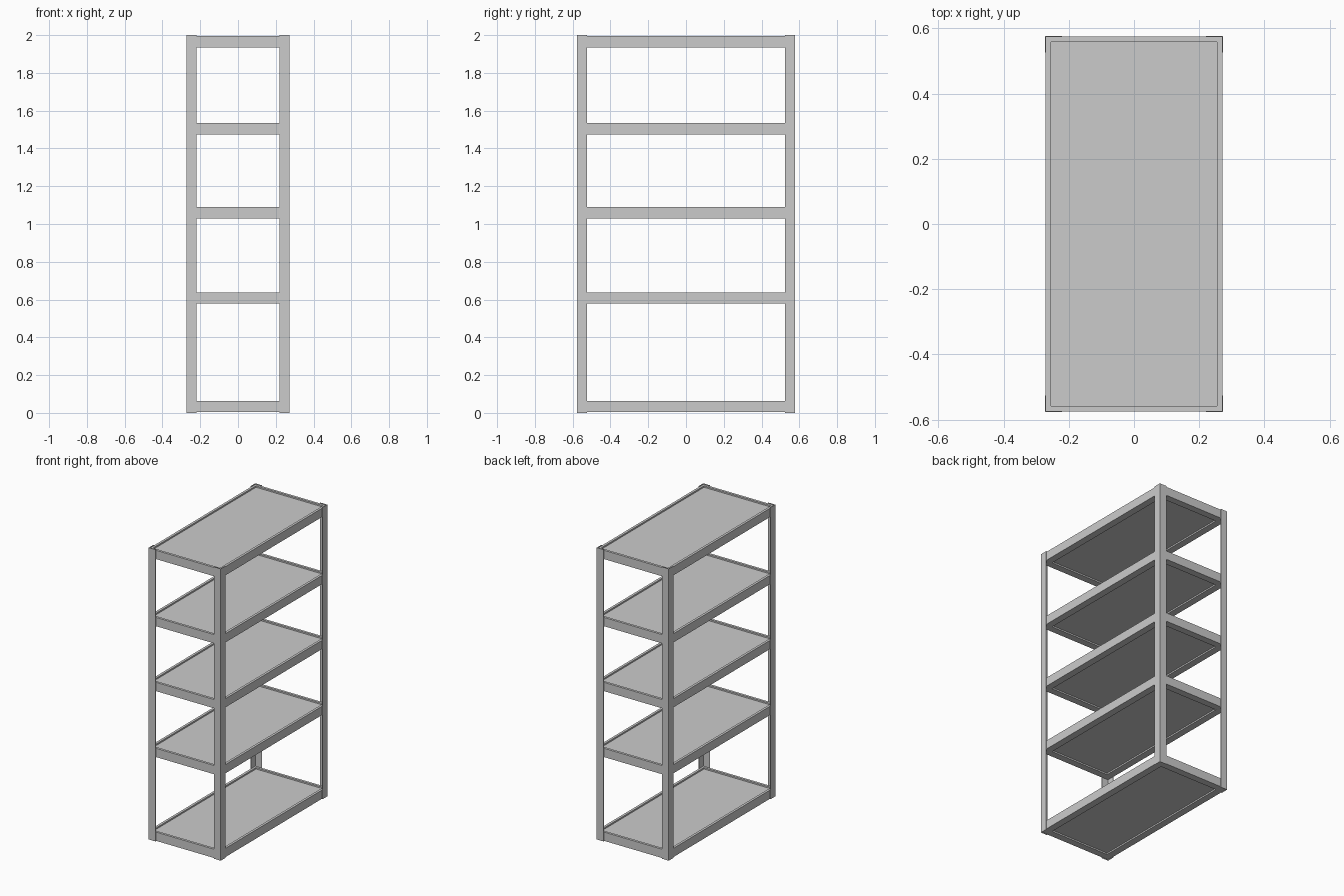
import bpy
import bmesh

cube = bpy.data.objects.get("Cube")
if cube:
    bpy.data.objects.remove(cube, do_unlink=True)

# One painted metal grey
grey = bpy.data.materials.new("grey_metal")
grey.use_nodes = True
colour = (0.6, 0.6, 0.6, 1.0)
grey.diffuse_color = colour
grey.node_tree.nodes["Principled BSDF"].inputs["Base Color"].default_value = colour

HX, HY, HEIGHT = 0.273, 0.577, 2.0   # half width, half depth, height
POST_W, POST_T = 0.052, 0.004        # angle post leg width and thickness
RIM_H, RIM_T = 0.060, 0.017          # shelf rim height and thickness
LEDGE_W, LEDGE_T = 0.048, 0.010      # ledge under each board
SHELF_Z = [0.004, 0.578, 1.030, 1.475, 1.935]


def finish(name, bm):
    bmesh.ops.recalc_face_normals(bm, faces=bm.faces)
    mesh = bpy.data.meshes.new(name)
    bm.to_mesh(mesh)
    bm.free()
    mesh.materials.append(grey)
    obj = bpy.data.objects.new(name, mesh)
    bpy.context.collection.objects.link(obj)
    return obj


def extrude_up(bm, faces, height):
    """Give flat faces a thickness along z."""
    geo = bmesh.ops.extrude_face_region(bm, geom=faces)["geom"]
    verts = [g for g in geo if isinstance(g, bmesh.types.BMVert)]
    bmesh.ops.translate(bm, verts=verts, vec=(0, 0, height))


def prism(name, outline, z, height):
    bm = bmesh.new()
    face = bm.faces.new([bm.verts.new((x, y, z)) for x, y in outline])
    extrude_up(bm, [face], height)
    return finish(name, bm)


def rectangle(hx, hy):
    return [(-hx, -hy), (hx, -hy), (hx, hy), (-hx, hy)]


def ring(name, hx, hy, width, z, height):
    """Rectangular frame with mitred corners."""
    bm = bmesh.new()
    outer = [bm.verts.new((x, y, z)) for x, y in rectangle(hx, hy)]
    inner = [bm.verts.new((x, y, z)) for x, y in rectangle(hx - width, hy - width)]
    faces = [bm.faces.new((outer[i], outer[(i + 1) % 4],
                           inner[(i + 1) % 4], inner[i])) for i in range(4)]
    extrude_up(bm, faces, height)
    return finish(name, bm)


# Four angle posts wrapped round the corners
profile = [(0, 0), (POST_W, 0), (POST_W, POST_T), (POST_T, POST_T),
           (POST_T, POST_W), (0, POST_W)]
for sx, side in ((-1, "right"), (1, "left")):
    for sy, end in ((-1, "front"), (1, "back")):
        outline = [(sx * (HX - x), sy * (HY - y)) for x, y in profile]
        prism(f"{end}_{side}_post", outline, 0.0, HEIGHT)

# Shelves: rim, ledge below, and a board set just below the rim top
RX, RY = HX - 0.002, HY - 0.002
for i, z in enumerate(SHELF_Z, 1):
    ring(f"shelf_{i}_rim", RX, RY, RIM_T, z, RIM_H)
    ring(f"shelf_{i}_ledge", RX - RIM_T, RY - RIM_T, LEDGE_W - RIM_T, z, LEDGE_T)
    prism(f"shelf_{i}_board", rectangle(RX - RIM_T, RY - RIM_T),
          z + LEDGE_T, RIM_H - LEDGE_T - 0.010)
